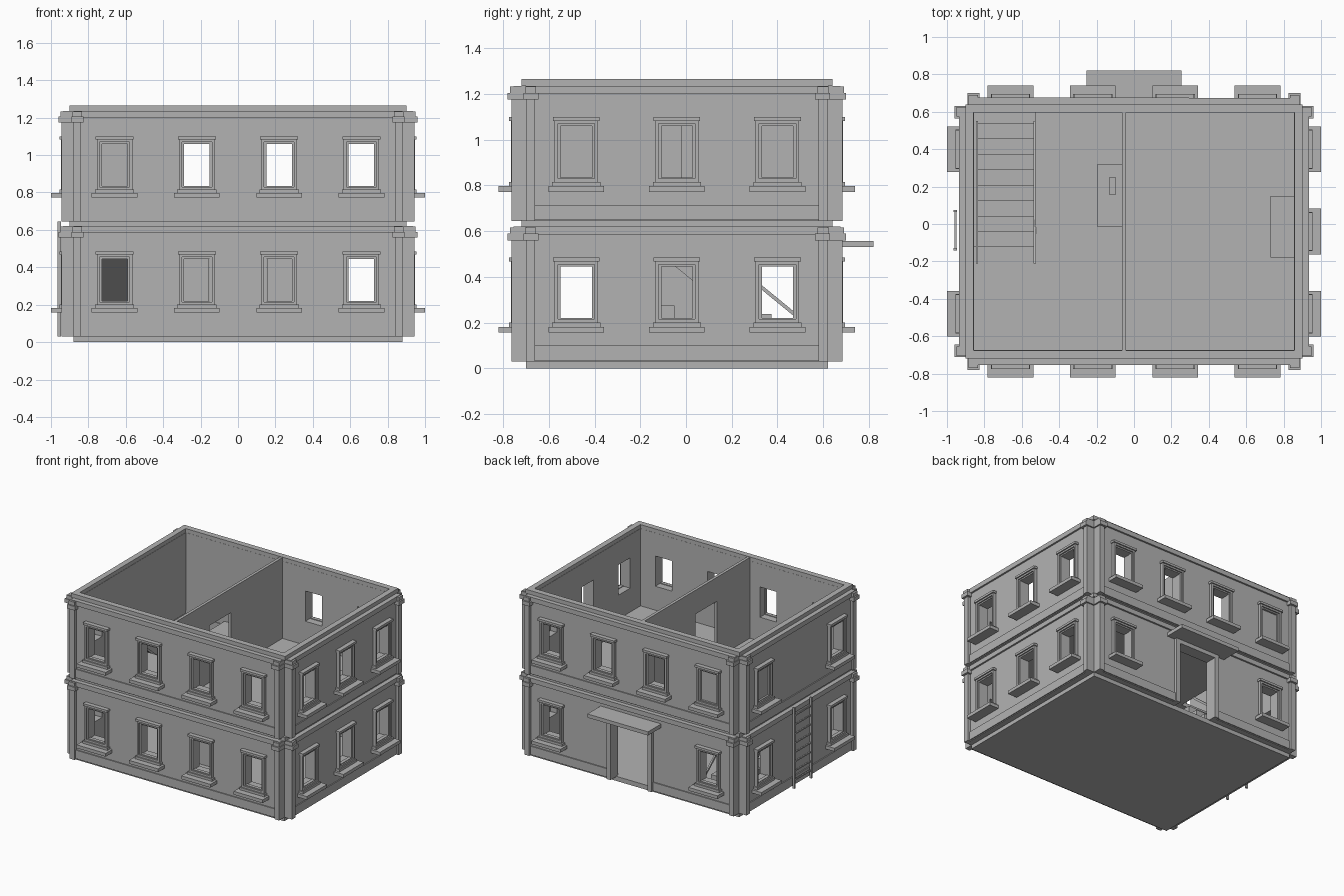
import bpy, bmesh
from math import pi
from mathutils import Matrix, Vector

cube = bpy.data.objects.get("Cube")
if cube:
    bpy.data.objects.remove(cube, do_unlink=True)

# Single plaster colour
plaster = bpy.data.materials.new("grey_plaster")
plaster.use_nodes = True
GREY = (0.45, 0.45, 0.45, 1)
plaster.diffuse_color = GREY
plaster.node_tree.nodes["Principled BSDF"].inputs["Base Color"].default_value = GREY

YC = -0.04            # centre of the plan in y
HX, HY = 0.88, 0.66   # half size of the floor slab
STOREY = 0.615
WALL_IN, WALL_OUT = -0.025, 0.042   # wall faces relative to the slab edge
UNIT = Matrix.Identity(4)


def finish(name, bm):
    mesh = bpy.data.meshes.new(name)
    bmesh.ops.recalc_face_normals(bm, faces=bm.faces)
    bm.to_mesh(mesh)
    bm.free()
    mesh.materials.append(plaster)
    obj = bpy.data.objects.new(name, mesh)
    bpy.context.collection.objects.link(obj)
    return obj


def blocks(name, boxes, matrix=UNIT):
    """One object made of boxes given as (x0, x1, y0, y1, z0, z1)."""
    bm = bmesh.new()
    for x0, x1, y0, y1, z0, z1 in boxes:
        place = Matrix.Translation(((x0 + x1) / 2, (y0 + y1) / 2, (z0 + z1) / 2))
        size = Matrix.Diagonal((x1 - x0, y1 - y0, z1 - z0, 1))
        bmesh.ops.create_cube(bm, size=1, matrix=matrix @ place @ size)
    return finish(name, bm)


def cut(obj, boxes, matrix=UNIT):
    """Cut box-shaped openings out of an object."""
    cutter = blocks("cutter", boxes, matrix)
    cutter.hide_render = True
    mod = obj.modifiers.new("openings", 'BOOLEAN')
    mod.operation, mod.solver, mod.object = 'DIFFERENCE', 'EXACT', cutter
    bpy.context.view_layer.update()
    graph = bpy.context.evaluated_depsgraph_get()
    mesh = bpy.data.meshes.new_from_object(obj.evaluated_get(graph))
    obj.modifiers.clear()
    obj.data = mesh
    bpy.data.objects.remove(cutter, do_unlink=True)


def extrude_profile(name, points, x0, x1):
    """Extrude a (y, z) outline along x."""
    bm = bmesh.new()
    face = bm.faces.new([bm.verts.new((x0, y, z)) for y, z in points])
    moved = bmesh.ops.extrude_face_region(bm, geom=[face])["geom"]
    verts = [v for v in moved if isinstance(v, bmesh.types.BMVert)]
    bmesh.ops.translate(bm, verts=verts, vec=Vector((x1 - x0, 0, 0)))
    return finish(name, bm)


def window_frame(name, u, z, m):
    """Stepped surround, head moulding and sill; z is the storey base."""
    rings = ((0.095, 0.08, 0.2, 0.215, 0.455, 0.47, 0.066),
             (0.08, 0.068, 0.205, 0.22, 0.445, 0.455, 0.056))
    parts = []
    for outer, inner, low, sill, head, top, depth in rings:
        for s in (-1, 1):
            a, b = sorted((s * outer, s * inner))
            parts.append((u + a, u + b, 0.03, depth, z + low, z + top))
        parts.append((u - inner, u + inner, 0.03, depth, z + low, z + sill))
        parts.append((u - inner, u + inner, 0.03, depth, z + head, z + top))
    parts.append((u - 0.102, u + 0.102, 0.03, 0.075, z + 0.468, z + 0.485))
    parts.append((u - 0.105, u + 0.105, 0.03, 0.075, z + 0.18, z + 0.2))
    parts.append((u - 0.122, u + 0.122, 0.03, 0.12, z + 0.157, z + 0.182))
    blocks(name, parts, m)


def side_matrix(angle, edge):
    """Local frame of a wall: x along it, y outward from the slab edge, z up."""
    return (Matrix.Translation((0, YC, 0)) @ Matrix.Rotation(angle, 4, 'Z')
            @ Matrix.Translation((0, -edge, 0)) @ Matrix.Diagonal((1, -1, 1, 1)))


FOUR, THREE, TWO = (-0.66, -0.22, 0.22, 0.66), (-0.44, 0, 0.44), (-0.44, 0.44)
# name, turn, slab edge, half length, windows per storey, blind upper window
SIDES = (("front", 0, HY, HX, (FOUR, FOUR), None),
         ("left", pi / 2, HX, HY, (THREE, THREE), None),
         ("back", pi, HY, HX, ((-0.66, 0.66), FOUR), 0.66),
         ("right", -pi / 2, HX, HY, (TWO, TWO), -0.44))

# Walls, mouldings, corner pilasters and windows
for side, turn, edge, half, rows, blind in SIDES:
    m = side_matrix(turn, edge)
    for floor, row in enumerate(rows):
        z = floor * STOREY
        tag = f"{side}_{('lower', 'upper')[floor]}"
        wall = blocks(tag + "_wall", [(-half, half, WALL_IN, WALL_OUT, z + 0.03, z + 0.62)], m)
        holes = [(u - 0.07, u + 0.07, -0.1, 0.1, z + 0.215, z + 0.445)
                 for u in row if not (floor and u == blind)]
        door = side == "back" and floor == 0
        if door:
            holes.append((-0.155, 0.155, -0.1, 0.1, 0.02, 0.5))
        cut(wall, holes, m)
        inset = half - 0.04
        spans = ((-inset, -0.19), (0.19, inset)) if door else ((-inset, inset),)
        blocks(tag + "_baseboard", [(a, b, 0.03, 0.05, z + 0.035, z + 0.1) for a, b in spans], m)
        blocks(tag + "_cornice", [(-half, half, 0.03, 0.055, z + 0.585, z + 0.621)], m)
        corners = []
        for s in (-1, 1):
            for inner, outer, depth, low, high in ((0.04, 0, 0.064, 0.03, 0.58),
                                                   (0.055, -0.01, 0.08, 0.56, 0.59),
                                                   (0.045, -0.005, 0.07, 0.59, 0.617)):
                a, b = sorted((s * (half - inner), s * (half - outer)))
                corners.append((a, b, 0, depth, z + low, z + high))
        blocks(tag + "_pilasters", corners, m)
        for i, u in enumerate(row):
            window_frame(f"{tag}_window_{i + 1}", u, z, m)

# Back door surround and canopy
m = side_matrix(pi, HY)
blocks("door_surround", [(-0.19, -0.155, 0.03, 0.065, 0.03, 0.53), (0.155, 0.19, 0.03, 0.065, 0.03, 0.53),
                         (-0.155, 0.155, 0.03, 0.065, 0.5, 0.53)], m)
blocks("door_canopy", [(-0.255, 0.255, 0.03, 0.2, 0.53, 0.558)], m)

# Floors and the parapet ring
blocks("ground_floor", [(-HX, HX, YC - HY, YC + HY, 0, 0.035)])
upper = blocks("upper_floor", [(-0.9, 0.9, YC - 0.68, YC + 0.68, 0.618, 0.648)])
cut(upper, [(-0.86, -0.53, -0.12, 0.6, 0.5, 0.7)])
parapet = blocks("parapet", [(-0.9, 0.9, YC - 0.68, YC + 0.68, 1.234, 1.265)])
cut(parapet, [(-0.857, 0.857, YC - 0.636, YC + 0.636, 1.1, 1.4)])

# Upper partition with a doorway
partition = blocks("partition", [(-0.065, -0.043, YC - 0.636, YC + 0.636, 0.64, 1.262)])
cut(partition, [(-0.2, 0.1, -0.28, -0.02, 0.649, 1.08)])

# Staircase climbing towards the front
STEPS, GOING, RISE, Y0, Z0 = 8, 0.083, 0.068, 0.54, 0.033
outline = [(Y0, Z0)]
for i in range(STEPS):
    outline.append((Y0 - i * GOING, Z0 + (i + 1) * RISE))
    outline.append((Y0 - (i + 1) * GOING, Z0 + (i + 1) * RISE))
outline += [(Y0 - STEPS * GOING, Z0 + (STEPS - 1) * RISE), (Y0 - GOING, Z0)]
extrude_profile("stairs", outline, -0.835, -0.53)

# Sloping handrails on slim posts
slope = RISE / GOING
for side, x in (("outer", -0.84), ("inner", -0.53)):
    def rail_z(y):
        return 0.365 + (0.33 - y) * slope
    ends = (0.55, -0.21)
    extrude_profile(side + "_handrail", [(y, rail_z(y)) for y in ends]
                    + [(y, rail_z(y) - 0.02) for y in reversed(ends)], x - 0.006, x + 0.006)
    blocks(side + "_rail_posts", [(x - 0.006, x + 0.006, y - 0.006, y + 0.006, base, rail_z(y) - 0.01)
                                  for y, base in ((0.54, 0.03), (-0.2, 0.645))])

# Ladder on the right wall
ladder = [(-0.965, -0.947, y - 0.006, y + 0.006, 0.03, 0.645) for y in (-0.135, 0.07)]
ladder += [(-0.96, -0.95, -0.135, 0.07, 0.085 + i * 0.07, 0.095 + i * 0.07) for i in range(8)]
blocks("ladder", ladder)

# Furniture
blocks("upper_desk", [(-0.195, -0.065, -0.015, 0.32, 0.64, 0.78)])
blocks("desk_items", [(-0.16, -0.145, 0.155, 0.255, 0.775, 0.785), (-0.13, -0.1, 0.155, 0.25, 0.775, 0.82)])
blocks("upper_cabinet", [(0.73, 0.858, -0.18, 0.15, 0.64, 0.79)])
blocks("lower_counter", [(-0.13, 0.11, -0.33, -0.05, 0.03, 0.275)])
